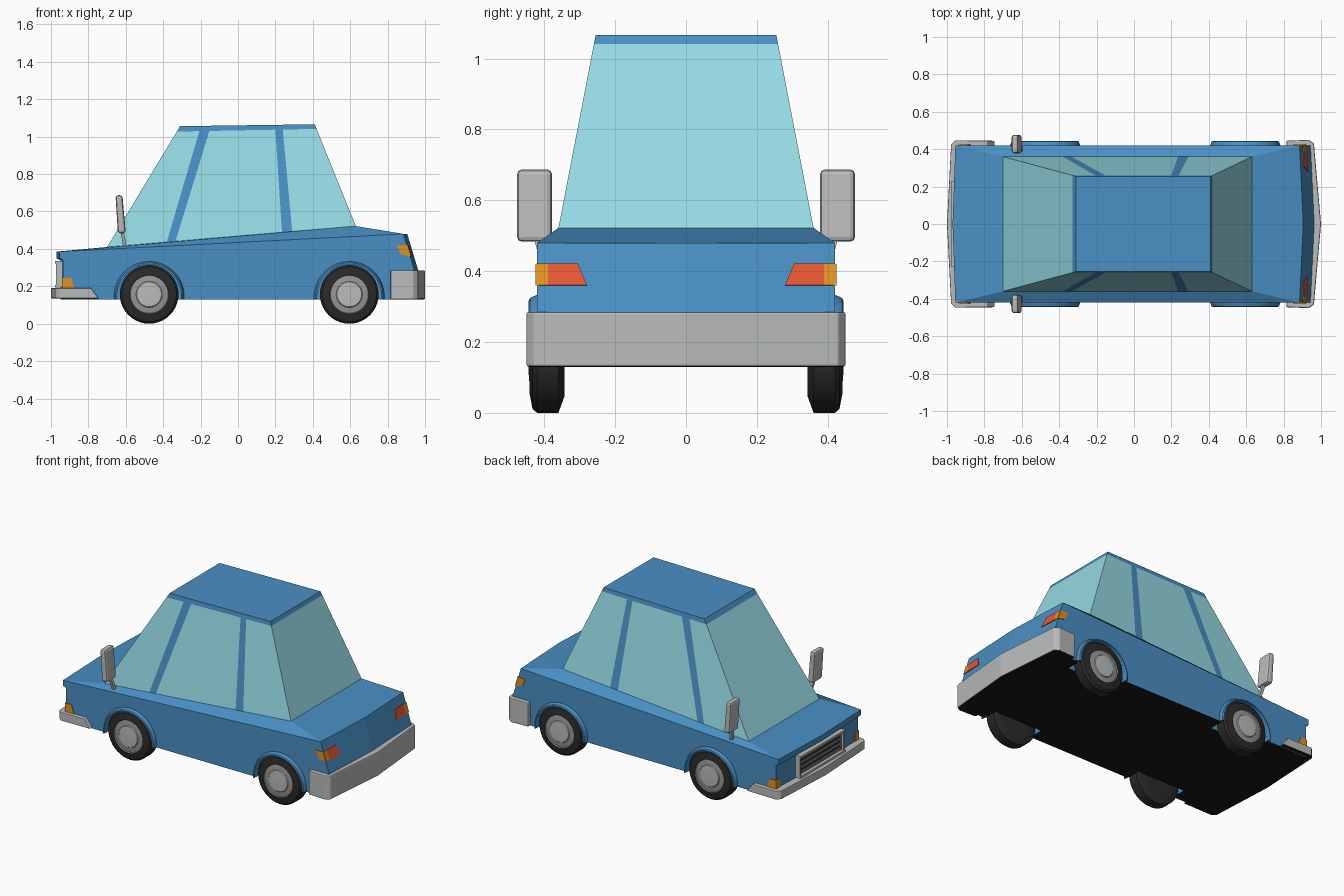
import bpy, bmesh, math
from mathutils import Vector

if "Cube" in bpy.data.objects:
    bpy.data.objects.remove(bpy.data.objects["Cube"])


def mat(name, r, g, b):
    m = bpy.data.materials.new(name)
    lin = [((c / 255 + 0.055) / 1.055) ** 2.4 if c > 10 else c / 255 / 12.92 for c in (r, g, b)]
    m.diffuse_color = (*lin, 1)
    m.use_nodes = True
    m.node_tree.nodes["Principled BSDF"].inputs["Base Color"].default_value = m.diffuse_color
    return m


BLUE = mat("body blue", 73, 143, 196)
GLASS = mat("window glass", 150, 218, 228)
CHROME = mat("light grey metal", 186, 188, 187)
RIM = mat("rim grey", 150, 150, 150)
TYRE = mat("tyre black", 42, 42, 42)
FLOOR = mat("floor black", 24, 24, 24)
RED = mat("tail red", 232, 88, 52)
ORANGE = mat("indicator orange", 226, 146, 32)
GRILLE = mat("grille grey", 112, 115, 115)


def mesh(name, verts, faces, mats, rule=None, smooth=False, bevel=0):
    """Object from points and faces; rule(face) gives the material index."""
    bm = bmesh.new()
    vs = [bm.verts.new(v) for v in verts]
    for f in faces:
        bm.faces.new([vs[i] for i in f])
    bmesh.ops.recalc_face_normals(bm, faces=bm.faces)
    for f in bm.faces:
        f.smooth = smooth
        if rule:
            f.material_index = rule(f)
    me = bpy.data.meshes.new(name)
    bm.to_mesh(me)
    bm.free()
    for m in mats:
        me.materials.append(m)
    ob = bpy.data.objects.new(name, me)
    bpy.context.collection.objects.link(ob)
    if smooth:
        bpy.ops.object.select_all(action='DESELECT')
        ob.select_set(True)
        bpy.context.view_layer.objects.active = ob
        bpy.ops.object.shade_smooth_by_angle(angle=math.radians(35))
    if bevel:
        b = ob.modifiers.new("bevel", 'BEVEL')
        b.width, b.segments = bevel, 2
    return ob


def loft(name, loops, mats, close=False, **kw):
    """Skin equal point loops; cap the ends unless closed."""
    n, k = len(loops[0]), len(loops)
    faces = [(i * n + j, i * n + (j + 1) % n, (i + 1) % k * n + (j + 1) % n, (i + 1) % k * n + j)
             for i in range(k if close else k - 1) for j in range(n)]
    if not close:
        faces += [tuple(range(n)), tuple(range((k - 1) * n, k * n))]
    return mesh(name, [p for l in loops for p in l], faces, mats, **kw)


def box(name, x0, x1, y0, y1, z0, z1, m, **kw):
    return loft(name, [[(x0, y0, z), (x1, y0, z), (x1, y1, z), (x0, y1, z)] for z in (z0, z1)], [m], **kw)


def plate(name, pts, push, m):
    """Thin plate sunk slightly into the surface and standing slightly proud."""
    d = Vector(push)
    return loft(name, [[Vector(p) - d * 0.004 for p in pts], [Vector(p) + d * 0.004 for p in pts]], [m])


def under(f):
    return 1 if f.normal.z < -0.9 and f.calc_center_median().z < 0.15 else 0


# Lower body: side profile at both flanks and the centre, bowed at nose and tail
prof = [(-.935, .13), (-.935, .34), (-.955, .35), (-.955, .385), (.885, .48), (.945, .28), (.93, .13)]
n = len(prof)
verts = [(x + bow * (-.015 if x < 0 else .02), y, z)
         for y, bow in ((.42, 0), (0, 1), (-.42, 0)) for x, z in prof]
verts += [(-.70, .36, .41), (.63, .36, .522), (.63, -.36, .522), (-.70, -.36, .41)]
a, b, c, d = range(3 * n, 3 * n + 4)
faces = [tuple(range(n)), tuple(range(2 * n, 3 * n))]
faces += [(k * n + j, k * n + (j + 1) % n, (k + 1) * n + (j + 1) % n, (k + 1) * n + j)
          for k in range(2) for j in range(n) if j != 3]
faces += [(3, n + 3, 2 * n + 3, d, a), (4, n + 4, 2 * n + 4, c, b),
          (3, 4, b, a), (2 * n + 3, 2 * n + 4, c, d), (a, b, c, d)]
body = mesh("lower_body", verts, faces, [BLUE, FLOOR], rule=under)

# Cabin: ring of window strips and pillars with a blue roof band
ub = [0, .24, .275, .703, .744, 1]
ut = [0, .155, .23, .706, .76, 1]
A, B, C, D = Vector((-.70, .36, .41)), Vector((.63, .36, .522)), Vector((.41, .255, 1.066)), Vector((-.31, .255, 1.056))


def cabin_ring(v):
    half = [A.lerp(B, p).lerp(D.lerp(C, q), v) for p, q in zip(ub, ut)]
    return half + [Vector((p.x, -p.y, p.z)) for p in reversed(half)]


cabin = loft("cabin", [cabin_ring(v) for v in (0, .955, 1)], [BLUE, GLASS])
for i, p in enumerate(cabin.data.polygons):
    p.material_index = 1 if i < 12 and i not in (1, 3, 7, 9) else 0


# Wheels, arches and wheel wells
def circle(cx, cz, r, y, count=40, a0=0.0, a1=2 * math.pi, end=False):
    m = count - 1 if end else count
    return [(cx + r * math.cos(a0 + (a1 - a0) * i / m), y, cz + r * math.sin(a0 + (a1 - a0) * i / m))
            for i in range(count)]


wheel_prof = [(.06, .35), (.11, .343), (.157, .36), (.157, .42), (.146, .433), (.104, .441),
              (.101, .434), (.07, .438), (.066, .443), (.02, .445)]
arch_prof = [(.188, .415), (.188, .422), (.18, .44), (.172, .444), (.172, .415)]
for end, cx in (("front", -.475), ("rear", .595)):
    for side, s in (("left", 1), ("right", -1)):
        tag = end + "_" + side

        def wheel_rule(f, cx=cx):
            m = sum(math.hypot(v.co.x - cx, v.co.z - .157) for v in f.verts) / len(f.verts)
            if abs(f.calc_center_median().y) < .42:
                return 0
            return 0 if m > .103 else 1 if m > .069 else 2
        loft("wheel_" + tag, [circle(cx, .157, r, y * s) for r, y in wheel_prof],
             [TYRE, RIM, CHROME], rule=wheel_rule, smooth=True)
        arcs = [circle(cx, .145, r, y * s, 24, -.08, math.pi + .08, True) for r, y in arch_prof]
        loft("wheel_arch_" + tag, list(map(list, zip(*arcs))), [BLUE], smooth=True)
        cut = loft("well_cutter_" + tag, [circle(cx, .145, .172, y * s) for y in (.325, .5)], [BLUE])
        cut.hide_render = True
        cut.hide_viewport = False
        cut.display_type = 'WIRE'
        bo = body.modifiers.new("well_" + tag, 'BOOLEAN')
        bo.object, bo.operation, bo.solver = cut, 'DIFFERENCE', 'EXACT'


# Bumpers wrapping round nose and tail
def bumper(name, outer, inner, z0, z1, slant, bevel):
    def plan(z, dx):
        half = outer + inner[::-1]
        o = outer + [(x, -y) for x, y in outer[-2::-1]]
        i = inner + [(x, -y) for x, y in inner[-2::-1]]
        return [(x + (dx if abs(x) < .85 else 0), y, z) for x, y in o + i[::-1]]
    return loft(name, [plan(z0, slant), plan(z1, 0)], [CHROME, FLOOR], rule=under, bevel=bevel)


bumper("rear_bumper", [(.815, .445), (.935, .45), (.962, .43), (1.0, 0)],
       [(.815, .41), (.90, .41), (.91, .38), (.93, 0)], .13, .285, 0, .006)
bumper("front_bumper", [(-.785, .445), (-.955, .447), (-.978, .425), (-1.0, 0)],
       [(-.785, .41), (-.90, .41), (-.92, .38), (-.93, 0)], .135, .19, .04, .004)

# Grille: frame, panel and dark slats
box("grille_panel", -.958, -.92, -.22, .22, .195, .33, GRILLE)
for nm, z in (("top", .323), ("bottom", .193)):
    box("grille_frame_" + nm, -.978, -.92, -.228, .228, z, z + .013, CHROME)
for s in (1, -1):
    y0, y1 = sorted((.215 * s, .228 * s))
    box("grille_frame_side", -.972, -.92, y0, y1, .195, .335, CHROME)
for i in range(3):
    z = .232 + i * .03
    box("grille_slat", -.962, -.95, -.2, .2, z, z + .007, TYRE)


# Lights and mirrors on both sides
def tail(y, z):
    return .885 + (.48 - z) * .3 + .02 * (1 - min(y, .42) / .42)


for side, s in (("left", 1), ("right", -1)):
    def P(y, z):
        return (tail(y, z), y * s, z)
    plate("tail_light_" + side, [P(.28, .36), P(.39, .36), P(.39, .42), P(.305, .42)], (1, 0, .3), RED)
    plate("rear_indicator_" + side, [P(.39, .36), P(.422, .36), P(.422, .42), P(.39, .42)], (1, 0, .3), ORANGE)
    plate("rear_side_indicator_" + side, [(.872, .42 * s, .37), (.922, .42 * s, .36), (.904, .42 * s, .42),
          (.85, .42 * s, .42)], (0, s, 0), ORANGE)
    plate("front_indicator_" + side, [(-.936, .38 * s, .19), (-.936, .423 * s, .19), (-.936, .423 * s, .245),
          (-.936, .38 * s, .245)], (-1, 0, 0), ORANGE)
    plate("front_side_indicator_" + side, [(-.938, .42 * s, .19), (-.875, .42 * s, .19), (-.893, .42 * s, .245),
          (-.938, .42 * s, .245)], (0, s, 0), ORANGE)
    # Mirror housing leaning forward, on a thin stem
    loft("mirror_" + side, [[(x0, .378 * s, z), (x1, .378 * s, z), (x1, .477 * s, z), (x0, .477 * s, z)]
         for x0, x1, z in ((-.642, -.60, .483), (-.655, -.618, .687))], [CHROME], bevel=.014)
    loft("mirror_stem_" + side, [[(x - .009, y * s - .01, z), (x + .009, y * s - .01, z),
         (x + .009, y * s + .01, z), (x - .009, y * s + .01, z)]
         for x, y, z in ((-.603, .395, .405), (-.62, .42, .495))], [CHROME])
